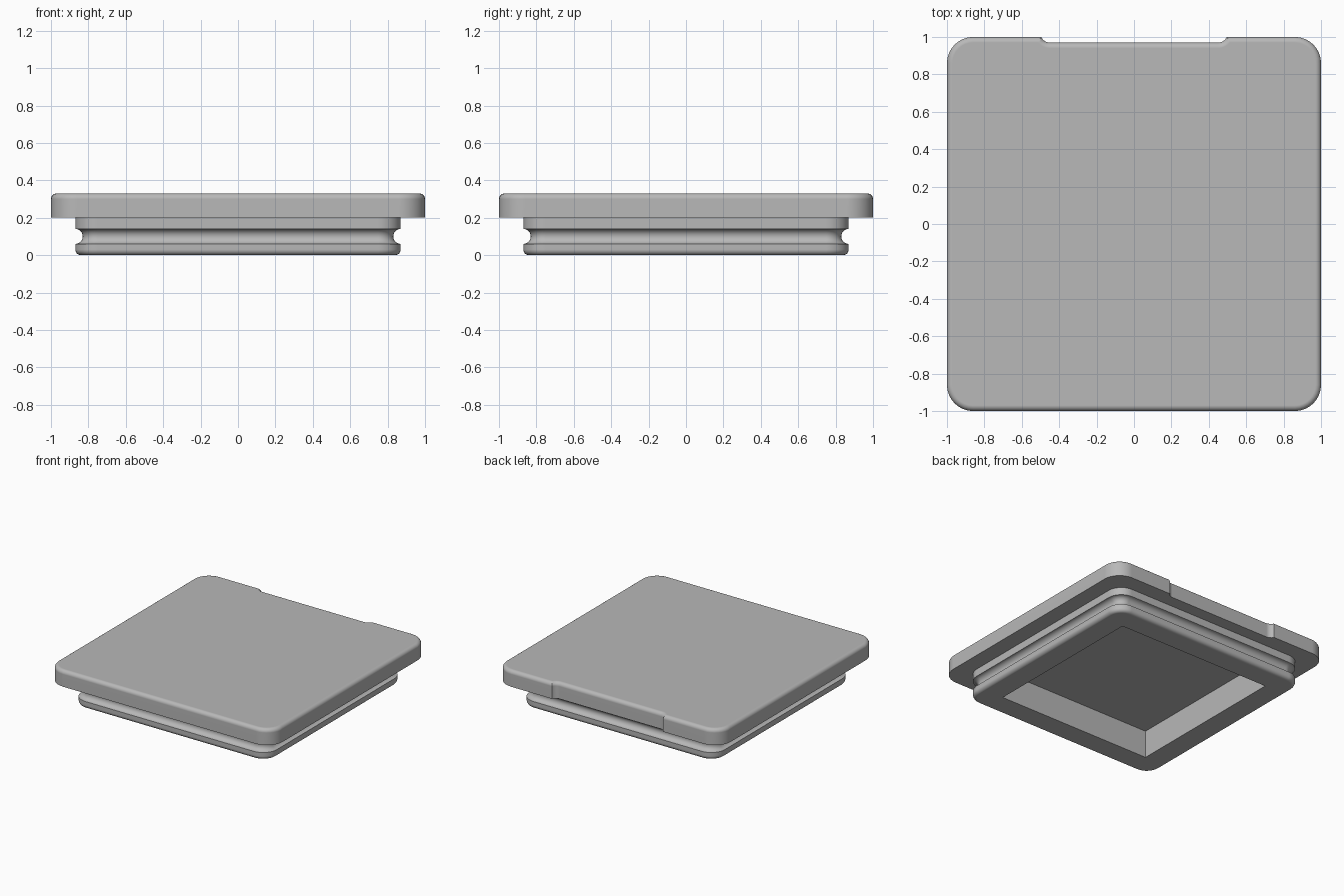
import bpy
import bmesh
from math import sin, cos, pi, sqrt, asin

if "Cube" in bpy.data.objects:
    bpy.data.objects.remove(bpy.data.objects["Cube"])

grey = bpy.data.materials.new("plain grey")
grey.use_nodes = True
grey.diffuse_color = (0.48, 0.48, 0.48, 1)
grey.node_tree.nodes["Principled BSDF"].inputs["Base Color"].default_value = grey.diffuse_color

STEPS = 8


def corner(half, radius, sx, sy, start):
    """Arc round one corner of a square."""
    c = half - radius
    return [(sx * c + radius * cos(start + i / STEPS * pi / 2),
             sy * c + radius * sin(start + i / STEPS * pi / 2)) for i in range(STEPS + 1)]


def notch(inset):
    """Shallow finger notch in the back edge, from +x to -x, with rounded ends."""
    r, cx, cy = 0.05 + inset, 0.45, 1.02
    sweep = asin(sqrt(r * r - (0.02 + inset) ** 2) / r)
    end = [(cx + r * sin(sweep * (1 - i / STEPS)), cy - r * cos(sweep * (1 - i / STEPS)))
           for i in range(STEPS + 1)]
    return end + [(-x, y) for x, y in reversed(end)]


def ring(half, radius, z, notched=False):
    """Rounded square at height z; every ring has the same number of points."""
    n = 2 * STEPS + 1
    edge = notch(1 - half) if notched else [(0.5 * half * (1 - 2 * i / n), half) for i in range(n + 1)]
    pts = (corner(half, radius, 1, 1, 0) + edge + corner(half, radius, -1, 1, pi / 2)
           + corner(half, radius, -1, -1, pi) + corner(half, radius, 1, -1, 1.5 * pi))
    return [(x, y, z) for x, y in pts]


def loft(name, rings, capped):
    """Skin a list of rings, optionally closing the first and last."""
    bm = bmesh.new()
    loops = [[bm.verts.new(p) for p in r] for r in rings]
    n = len(loops[0])
    for a, b in zip(loops, loops[1:]):
        for i in range(n):
            j = (i + 1) % n
            bm.faces.new((a[i], a[j], b[j], b[i]))
    if capped:
        bm.faces.new(loops[0][::-1])
        bm.faces.new(loops[-1])
    bmesh.ops.remove_doubles(bm, verts=bm.verts, dist=0.0002)
    mesh = bpy.data.meshes.new(name)
    bm.to_mesh(mesh)
    bm.free()
    obj = bpy.data.objects.new(name, mesh)
    bpy.context.collection.objects.link(obj)
    mesh.materials.append(grey)
    bpy.ops.object.select_all(action='DESELECT')
    obj.select_set(True)
    bpy.context.view_layer.objects.active = obj
    bpy.ops.object.shade_smooth_by_angle(angle=pi / 6)
    normals = obj.modifiers.new("even shading", 'WEIGHTED_NORMAL')
    normals.keep_sharp = True
    return obj


RECESS, CEILING, JOIN, TOP = 0.68, 0.22, 0.2, 0.33
quarter = [i / 6 * pi / 2 for i in range(7)]

# Lid: recess ceiling, flat underside, notched sides and rounded top edge
fillet = 0.03
lid = [ring(RECESS, 0, CEILING), ring(RECESS, 0, JOIN), ring(1, 0.14, JOIN, True)]
for t in quarter:
    d = fillet * (1 - cos(t))
    lid.append(ring(1 - d, 0.14 - d, TOP - fillet + fillet * sin(t), True))
loft("lid", lid, True)

# Plug: square recess, rounded bottom edge and a half-round seal groove
half, round_r, groove = 0.87, 0.12, 0.04
plug = [ring(RECESS, 0, JOIN), ring(RECESS, 0, 0)]
for t in quarter:
    d = fillet * (1 - sin(t))
    plug.append(ring(half - d, round_r - d, fillet * (1 - cos(t))))
for i in range(13):
    d = groove * sin(i / 12 * pi)
    plug.append(ring(half - d, round_r - d, 0.1 - groove * cos(i / 12 * pi)))
plug.append(ring(half, round_r, JOIN))
loft("plug", plug, False)
